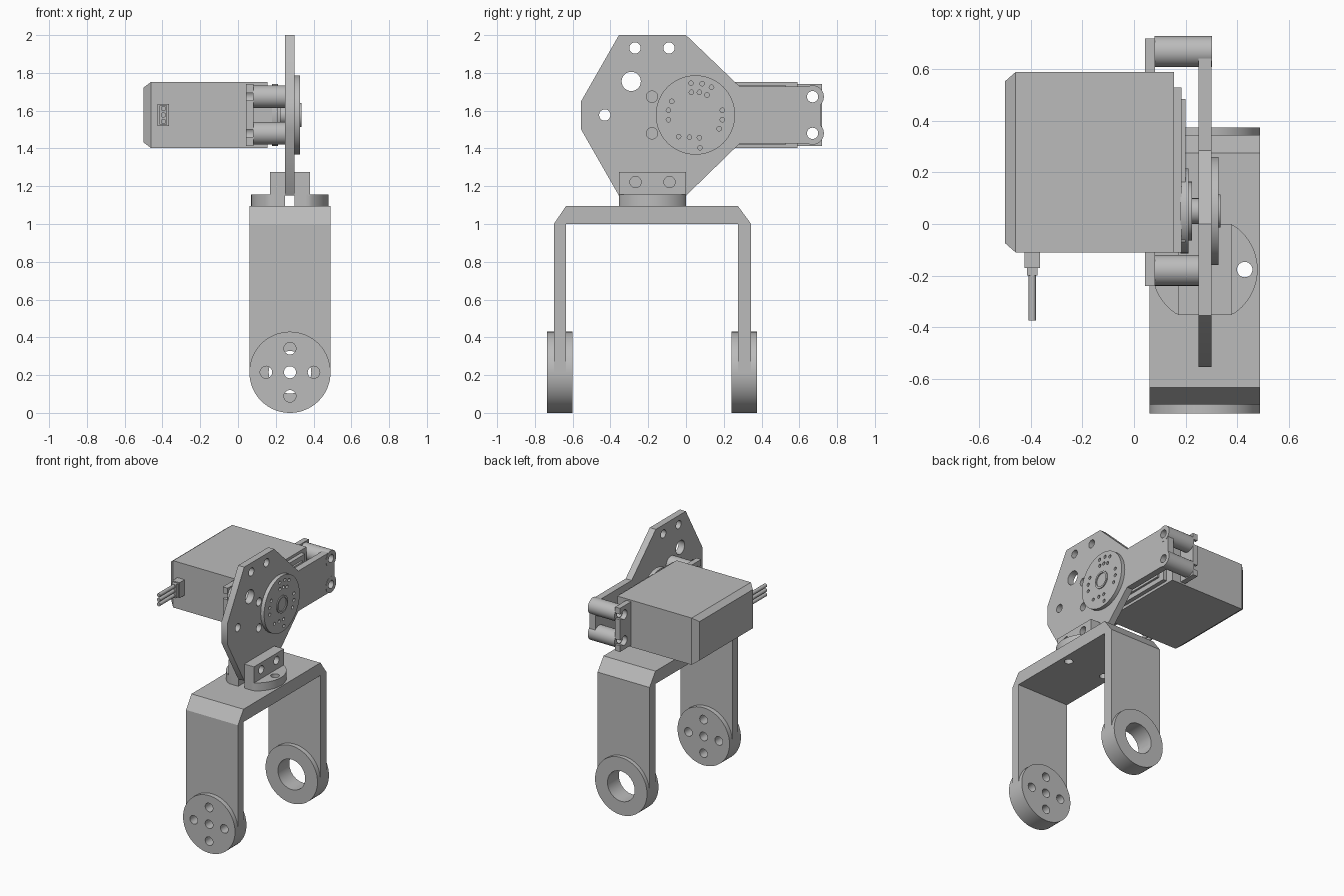
import bpy, bmesh, math
from mathutils import Vector

if "Cube" in bpy.data.objects:
    bpy.data.objects.remove(bpy.data.objects["Cube"], do_unlink=True)

GREY = (0.5, 0.5, 0.5, 1)
mat = bpy.data.materials.new("plain grey")
mat.use_nodes = True
mat.diffuse_color = GREY
mat.node_tree.nodes["Principled BSDF"].inputs["Base Color"].default_value = GREY


def add_rod(bm, p, q, r, seg=32):
    p, q = Vector(p), Vector(q)
    made = bmesh.ops.create_cone(bm, cap_ends=True, segments=seg, radius1=r, radius2=r,
                                 depth=(q - p).length)
    turn = (q - p).to_track_quat('Z', 'Y')
    for v in made["verts"]:
        v.co = turn @ v.co + (p + q) / 2


def add_box(bm, lo, hi):
    made = bmesh.ops.create_cube(bm, size=1)
    for v in made["verts"]:
        v.co = [(a + b) / 2 + c * (b - a) for a, b, c in zip(lo, hi, v.co)]


def finish(name, bm):
    bmesh.ops.recalc_face_normals(bm, faces=bm.faces)
    me = bpy.data.meshes.new(name)
    bm.to_mesh(me)
    bm.free()
    me.materials.append(mat)
    ob = bpy.data.objects.new(name, me)
    bpy.context.collection.objects.link(ob)
    return ob


def rod(name, p, q, r, seg=32):
    bm = bmesh.new()
    add_rod(bm, p, q, r, seg)
    return finish(name, bm)


def box(name, lo, hi):
    bm = bmesh.new()
    add_box(bm, lo, hi)
    return finish(name, bm)


def prism(name, pts, depth):
    """Extrude a closed outline of 3D points along a vector."""
    bm = bmesh.new()
    face = bm.faces.new([bm.verts.new(p) for p in pts])
    out = bmesh.ops.extrude_face_region(bm, geom=[face])
    moved = [g for g in out["geom"] if isinstance(g, bmesh.types.BMVert)]
    bmesh.ops.translate(bm, verts=moved, vec=depth)
    return finish(name, bm)


def cut(ob, rods=(), boxes=()):
    """Subtract rods (p, q, r) and boxes (lo, hi) from a part."""
    bm = bmesh.new()
    for p, q, r in rods:
        add_rod(bm, p, q, r, 24)
    for lo, hi in boxes:
        add_box(bm, lo, hi)
    tool = finish("cutter", bm)
    tool.hide_render = True
    mod = ob.modifiers.new("cut", 'BOOLEAN')
    mod.object, mod.operation, mod.solver = tool, 'DIFFERENCE', 'EXACT'
    bpy.context.view_layer.objects.active = ob
    bpy.ops.object.modifier_apply(modifier=mod.name)
    bpy.data.objects.remove(tool, do_unlink=True)


def xholes(spots, r, x0=0.0, x1=0.5):
    return [((x0, y, z), (x1, y, z), r) for y, z in spots]


CX, WZ = 0.275, 0.215      # bracket centre and pivot height
AY, SZ = -0.177, 1.577     # adapter centre and servo axis height

# U bracket with chamfered shoulders
outline = [(-.70, WZ), (-.70, 1.0), (-.635, 1.095), (.275, 1.095), (.345, 1.0), (.345, WZ),
           (.275, WZ), (.275, 1.0), (-.635, 1.0), (-.635, WZ)]
bracket = prism("u_bracket", [(.06, y, z) for y, z in outline], (.43, 0, 0))

# Pivot discs: five small holes in front, one large bore at the back
front_holes = [((CX + dx, -.8, WZ + dz), (CX + dx, -.5, WZ + dz), .032)
               for dx, dz in ((0, 0), (.126, 0), (-.126, 0), (0, .126), (0, -.126))]
back_hole = [((CX, .2, WZ), (CX, .5, WZ), .113)]
front_disc = rod("front_pivot_disc", (CX, -.735, WZ), (CX, -.60, WZ), .215, 64)
back_disc = rod("back_pivot_disc", (CX, .24, WZ), (CX, .375, WZ), .215, 64)
cut(front_disc, front_holes)
cut(back_disc, back_hole)
mount_holes = [((CX + s * .155, AY, .9), (CX + s * .155, AY, 1.3), .03) for s in (-1, 1)]
cut(bracket, front_holes + back_hole + mount_holes)

# Adapter: clipped round base and a slotted clamp block
ring = []
for i in range(64):
    a = math.tau * i / 64
    ring.append((CX + .205 * math.cos(a), AY + max(-.177, min(.177, .205 * math.sin(a))), 1.095))
base = prism("adapter_base", ring, (0, 0, .06))
block = box("adapter_clamp", (.17, AY - .177, 1.15), (.38, AY + .177, 1.275))
slot = [((.25, -.5, 1.0), (.30, .2, 1.4))]
cut(base, mount_holes, slot)
clamp_spots = [(AY - .09, 1.222), (AY + .09, 1.222)]
cut(block, xholes(clamp_spots, .03), slot)

# Side plate with an arm reaching back
shape = [(-.355, 2), (0, 2), (.285, SZ + .15), (.67, SZ + .15), (.715, SZ + .08),
         (.715, SZ - .08), (.67, SZ - .15), (.285, SZ - .15), (0, 1.15), (-.355, 1.15),
         (-.555, 1.50), (-.555, 1.65)]
plate = prism("side_plate", [(.25, y, z) for y, z in shape], (.05, 0, 0))
screw_spots = [(y, SZ + s * .097) for y in (-.18, .67) for s in (-1, 1)]
small = [(-.27, 1.932), (-.09, 1.932), (-.43, SZ)] + clamp_spots + screw_spots
cut(plate, xholes(small, .03) + xholes([(-.29, 1.755), (-.29, SZ)], .051))

# Standoffs between plate and servo flange
for y, z in screw_spots:
    post = rod("standoff", (.08, y, z), (.302 if y > 0 else .25, y, z), .06)
    cut(post, xholes([(y, z)], .03))

# Servo body with tapered end cap
box("servo_body", (-.46, -.11, SZ - .175), (.155, .59, SZ + .175))
bm = bmesh.new()
add_box(bm, (-.5, -.11, SZ - .175), (-.46, .59, SZ + .175))
mid = Vector((0, .24, SZ))
for v in bm.verts:
    if v.co.x < -.48:
        v.co.y -= math.copysign(.035, v.co.y - mid.y)
        v.co.z -= math.copysign(.03, v.co.z - mid.z)
finish("servo_end_cap", bm)

# Mounting flange with open screw slots
flange = box("servo_flange", (.042, -.24, SZ - .163), (.082, .72, SZ + .163))
cut(flange, xholes(screw_spots, .035))
cut(flange, boxes=[((0, min(y, y + s * .1), z - .02), (.2, max(y, y + s * .1), z + .02))
                   for y, z in screw_spots for s in [math.copysign(1, y)]])

# Gear cover steps and output shaft
box("gear_cover", (.155, -.11, SZ - .155), (.185, .53, SZ + .155))
box("gear_cover_step", (.185, -.07, SZ - .12), (.2, .485, SZ + .12))
for name, r, x in (("shaft_collar", .165, .212), ("shaft_bearing", .115, .226)):
    rod(name, (.18, .05, SZ), (x, .05, SZ), r)
rod("output_shaft", (.2, .05, SZ), (.26, .05, SZ), .05)

# Round horn with shallow screw holes and a raised hub
horn = rod("horn_disc", (.30, .05, SZ), (.328, .05, SZ), .21, 64)
dots = []
for r, degrees in ((.17, (60, 78, 98)), (.145, (-30, -10, 10, 150, 170, 190, 232)),
                   (.122, (60, 80, 100, -80, 255)), (.175, (-82, 238))):
    for d in degrees:
        a = math.radians(d)
        dots.append((.05 + r * math.cos(a), SZ + r * math.sin(a)))
cut(horn, xholes(dots, .012, .31, .4))
hub = rod("horn_hub", (.32, .05, SZ), (.335, .05, SZ), .064)
cut(hub, xholes([(.05, SZ)], .05, .325, .4))

# Cable plug and three wires
box("cable_plug", (-.425, -.17, SZ - .058), (-.365, -.10, SZ + .058))
box("cable_plug_tip", (-.415, -.2, SZ - .05), (-.375, -.17, SZ + .05))
for i in (-1, 0, 1):
    rod("wire", (-.395, -.375, SZ + i * .034), (-.395, -.19, SZ + i * .034), .014, 16)

# Smooth round walls while keeping sharp edges
bpy.ops.object.select_all(action='DESELECT')
for ob in bpy.context.collection.objects:
    if ob.type == 'MESH' and mat.name in ob.data.materials:
        ob.select_set(True)
        bpy.context.view_layer.objects.active = ob
bpy.ops.object.shade_smooth_by_angle(angle=math.radians(30))
